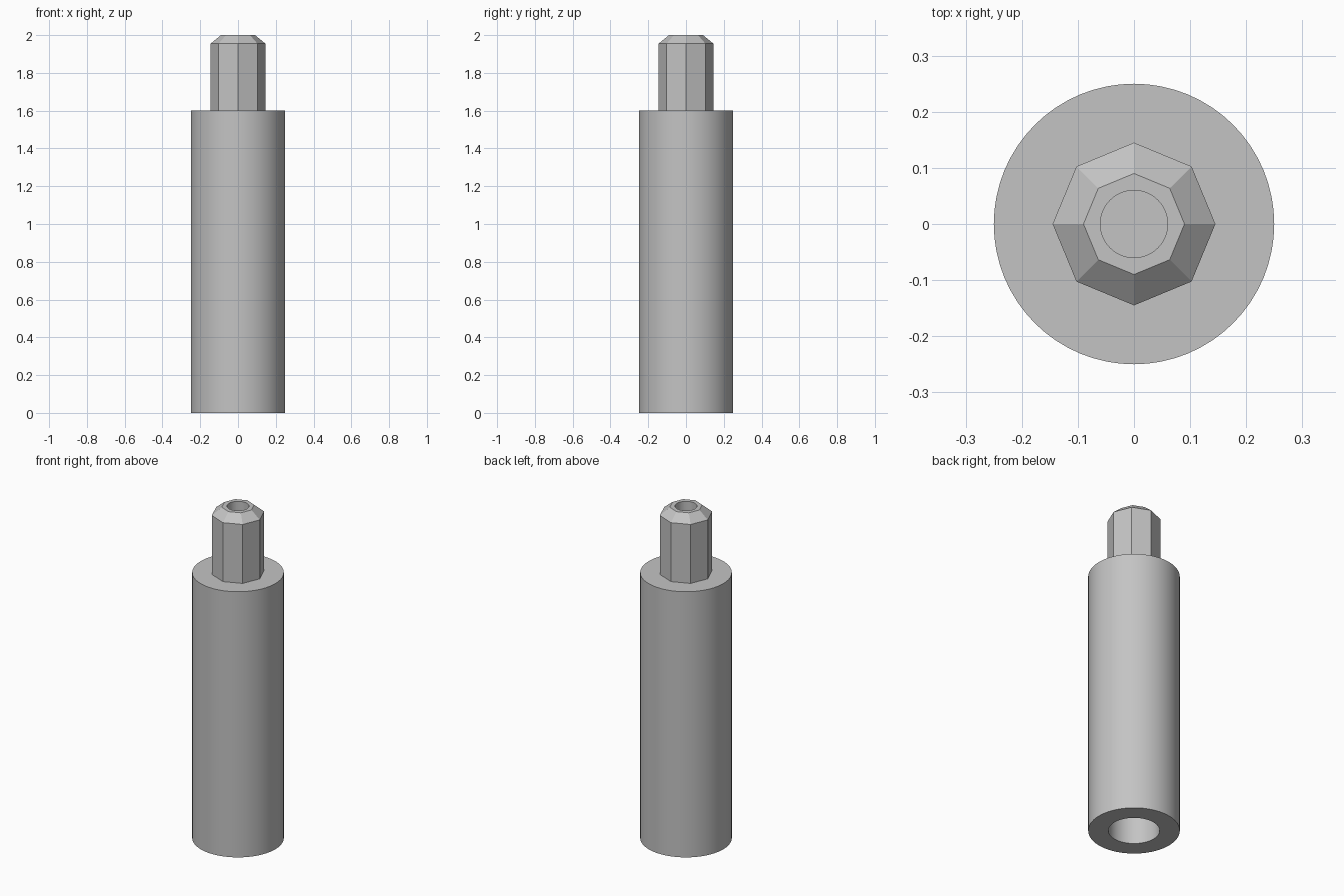
import bpy
import bmesh
import math
from mathutils import Matrix

default_cube = bpy.data.objects.get("Cube")
if default_cube:
    bpy.data.objects.remove(default_cube, do_unlink=True)

grey = bpy.data.materials.new("plain_grey")
grey.use_nodes = True
colour = (0.55, 0.55, 0.55, 1)
grey.diffuse_color = colour
grey.node_tree.nodes["Principled BSDF"].inputs["Base Color"].default_value = colour


def lathe(name, profile, sides, smooth=False):
    """Turn an (r, z) profile that starts and ends on the axis into a solid."""
    bm = bmesh.new()
    verts = [bm.verts.new((r, 0, z)) for r, z in profile]
    edges = [bm.edges.new(pair) for pair in zip(verts, verts[1:])]
    bmesh.ops.spin(bm, geom=verts + edges, cent=(0, 0, 0), axis=(0, 0, 1),
                   angle=math.tau, steps=sides, use_merge=True)
    bmesh.ops.remove_doubles(bm, verts=bm.verts[:], dist=0.0001)
    bmesh.ops.recalc_face_normals(bm, faces=bm.faces[:])
    mesh = bpy.data.meshes.new(name)
    bm.to_mesh(mesh)
    bm.free()
    mesh.materials.append(grey)
    obj = bpy.data.objects.new(name, mesh)
    bpy.context.collection.objects.link(obj)
    if smooth:
        bpy.ops.object.select_all(action="DESELECT")
        obj.select_set(True)
        bpy.context.view_layer.objects.active = obj
        bpy.ops.object.shade_smooth_by_angle(angle=math.radians(30))
    return obj


# Round body with a blind socket in its underside
lathe("body", [(0, 0.4), (0.14, 0.4), (0.14, 0), (0.25, 0), (0.25, 1.6), (0, 1.6)],
      64, smooth=True)

# Eight-sided peg with a chamfered tip
peg = lathe("peg", [(0, 1.58), (0.145, 1.58), (0.145, 1.955), (0.09, 2), (0, 2)], 8)

# Round blind hole in the peg's tip
cutter = lathe("hole_cutter", [(0, 1.7), (0.06, 1.7), (0.06, 2.1), (0, 2.1)], 48, smooth=True)
cutter.hide_render = True
cutter.hide_set(True)
cutter.hide_viewport = True
drill = peg.modifiers.new("tip_hole", "BOOLEAN")
drill.operation = "DIFFERENCE"
drill.solver = "EXACT"
drill.object = cutter
